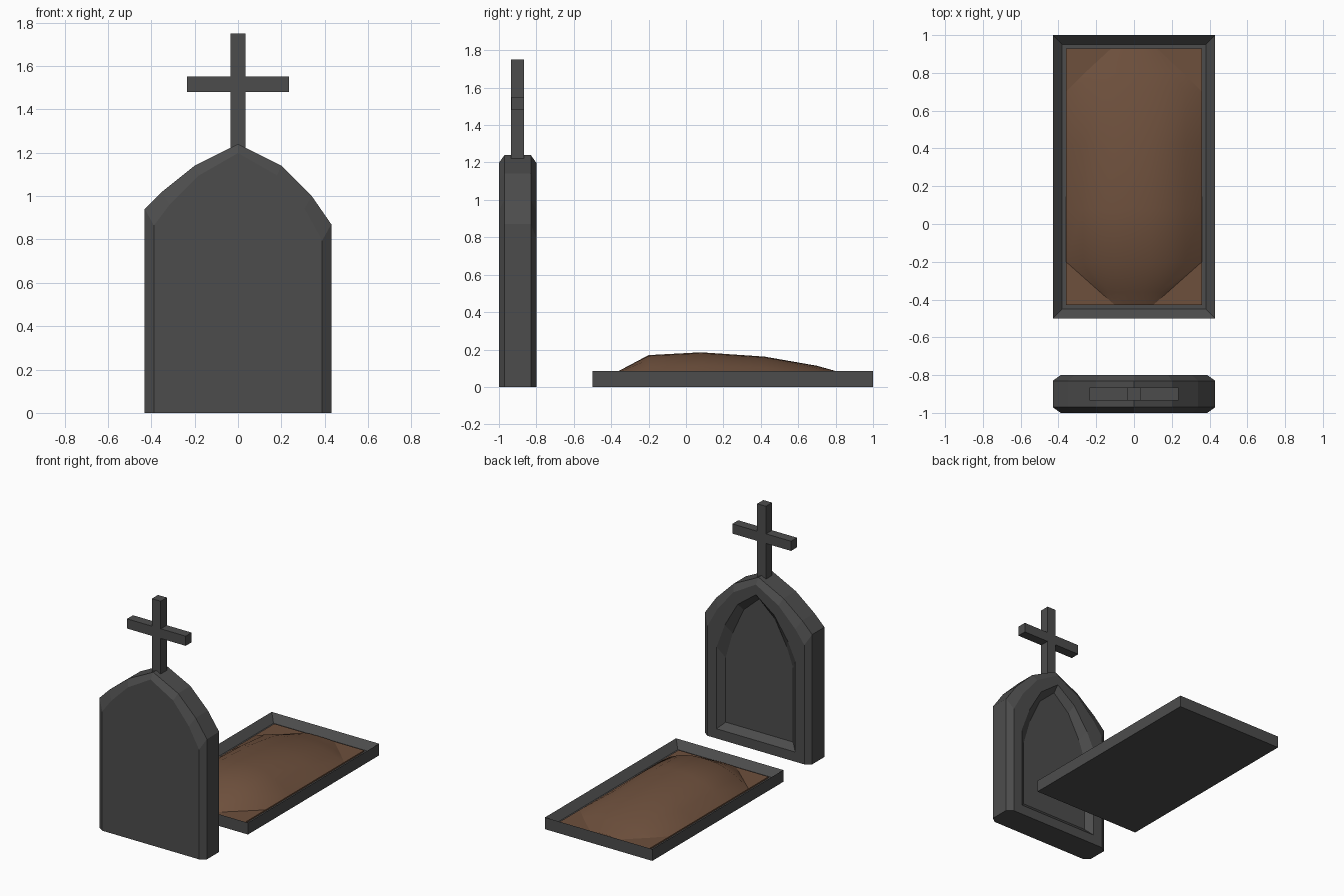
import bpy, bmesh

cube = bpy.data.objects.get("Cube")
if cube:
    bpy.data.objects.remove(cube, do_unlink=True)


def material(name, rgb):
    m = bpy.data.materials.new(name)
    m.use_nodes = True
    m.diffuse_color = (*rgb, 1)
    m.node_tree.nodes["Principled BSDF"].inputs["Base Color"].default_value = (*rgb, 1)
    return m


stone = material("dark stone", (0.073, 0.073, 0.073))
soil = material("brown soil", (0.155, 0.08, 0.046))


def finish(bm, name, mat):
    bmesh.ops.recalc_face_normals(bm, faces=bm.faces)
    mesh = bpy.data.meshes.new(name)
    bm.to_mesh(mesh)
    bm.free()
    mesh.materials.append(mat)
    obj = bpy.data.objects.new(name, mesh)
    bpy.context.collection.objects.link(obj)
    return obj


def add_box(bm, lo, hi):
    verts = bmesh.ops.create_cube(bm, size=1)["verts"]
    for v in verts:
        for i in range(3):
            v.co[i] = lo[i] + (v.co[i] + 0.5) * (hi[i] - lo[i])


# Headstone: rings lofted from the front face to the sunken back panel
HALF = 0.43
ARCH = [(HALF, 0.87), (0.34, 1.0), (0.2, 1.14), (0, 1.24),
        (-0.2, 1.14), (-0.35, 1.02), (-HALF, 0.94)]


def headstone_ring(bm, y, inset, bottom):
    scale = (HALF - inset) / HALF
    pts = [(-HALF, None), (HALF, None)] + ARCH
    ring = []
    for x, z in pts:
        if z is None:
            z = bottom
        else:
            z -= inset * (1 + 0.8 * (abs(x) / HALF) ** 3)
        ring.append(bm.verts.new((x * scale, y, z)))
    return ring


bm = bmesh.new()
rings = [headstone_ring(bm, *r) for r in (
    (-1.0, 0.042, 0), (-0.97, 0, 0), (-0.83, 0, 0), (-0.8, 0.042, 0),
    (-0.8, 0.115, 0.07), (-0.84, 0.16, 0.115))]
for a, b in zip(rings, rings[1:]):
    for i in range(len(a)):
        j = (i + 1) % len(a)
        bm.faces.new((a[i], a[j], b[j], b[i]))
bm.faces.new(rings[0])
bm.faces.new(rings[-1])
finish(bm, "headstone", stone)

# Cross on top of the headstone
for name, lo, hi in (
        ("cross_post", (-0.035, -0.935, 1.2), (0.035, -0.865, 1.75)),
        ("cross_arm", (-0.235, -0.934, 1.48), (0.235, -0.866, 1.55))):
    bm = bmesh.new()
    add_box(bm, lo, hi)
    finish(bm, name, stone)

# Grave border: slab with a sunken bed
bm = bmesh.new()
add_box(bm, (-HALF, -0.5, 0), (HALF, 1, 0.085))
top = max(bm.faces, key=lambda f: f.calc_center_median().z)
bmesh.ops.inset_individual(bm, faces=[top], thickness=0.07)
for v in top.verts:
    v.co.z = 0.035
finish(bm, "grave_border", stone)

# Flat soil filling the bed
FLOOR = 0.045
bm = bmesh.new()
add_box(bm, (-0.36, -0.43, 0.03), (0.36, 0.93, FLOOR))
finish(bm, "soil_bed", soil)

# Soil mound: rows of (y, half width, crown height)
ROWS = [(-0.43, 0.1, 0.05), (-0.36, 0.18, 0.085), (-0.2, 0.36, 0.17),
        (0.08, 0.36, 0.185), (0.42, 0.36, 0.162), (0.7, 0.36, 0.113),
        (0.8, 0.26, 0.085), (0.93, 0.12, 0.05)]
STEPS = 8
bm = bmesh.new()
grid = []
for y, width, crown in ROWS:
    row = []
    for k in range(STEPS + 1):
        f = 2 * k / STEPS - 1
        z = FLOOR + (crown - FLOOR) * (1 - abs(f) ** 2.4)
        row.append(bm.verts.new((f * width, y, z)))
    grid.append(row)
for a, b in zip(grid, grid[1:]):
    for k in range(STEPS):
        bm.faces.new((a[k], a[k + 1], b[k + 1], b[k]))
mound = finish(bm, "soil_mound", soil)
for p in mound.data.polygons:
    p.use_smooth = True
if sum(p.normal.z for p in mound.data.polygons) < 0:
    mound.data.flip_normals()
